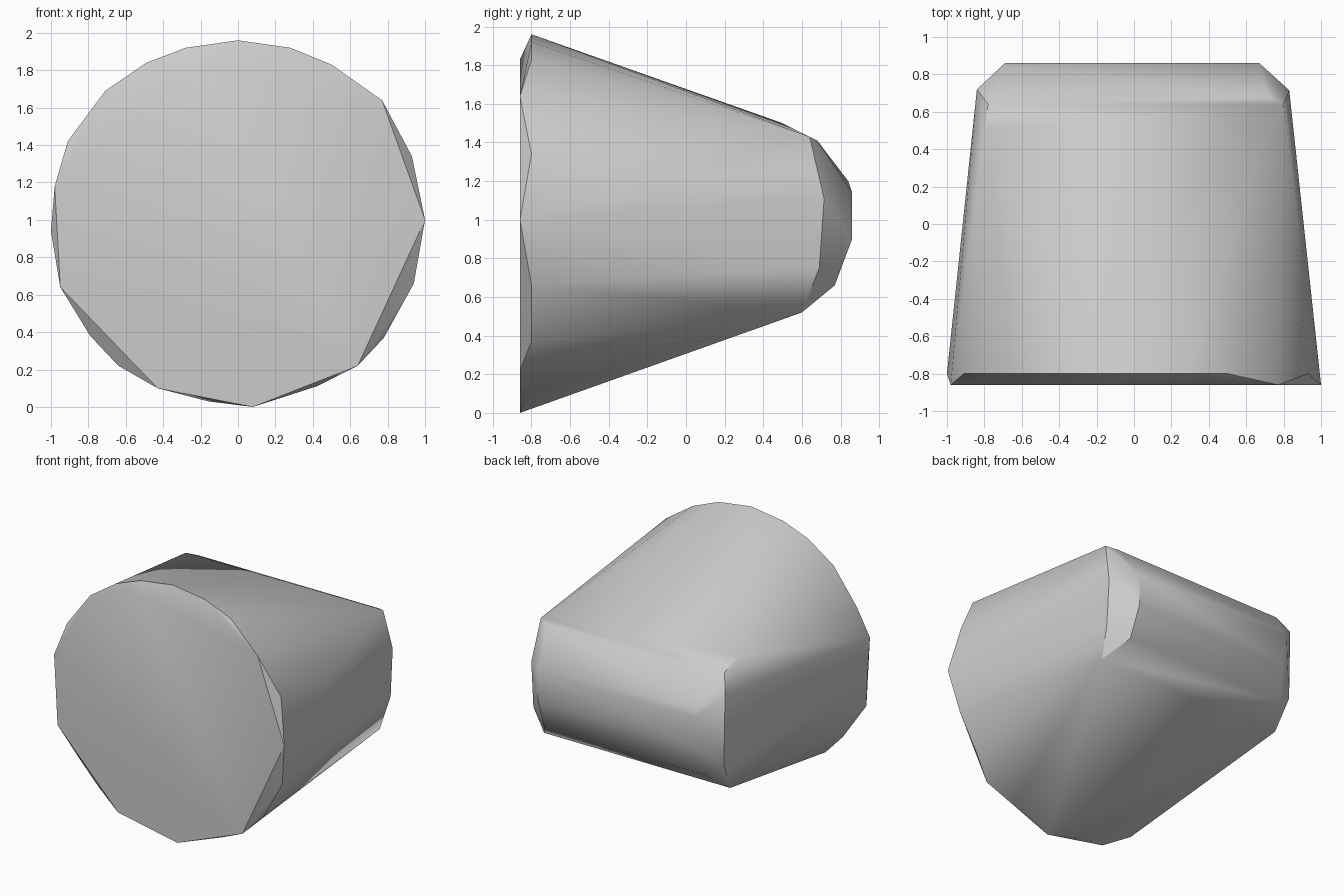
import bpy
import bmesh
import math

# Remove the default cube
default_cube = bpy.data.objects.get("Cube")
if default_cube:
    bpy.data.objects.remove(default_cube, do_unlink=True)


def make_material(name, colour):
    material = bpy.data.materials.new(name)
    material.use_nodes = True
    material.diffuse_color = colour
    shader = next(n for n in material.node_tree.nodes if n.type == "BSDF_PRINCIPLED")
    shader.inputs["Base Color"].default_value = colour
    return material


def section(depth, outline):
    """Place an x, z outline at one depth along y."""
    return [(x, depth, z) for x, z in outline]


def make_hull(name, points, material, sharp_angle):
    """Wrap a tight convex skin around the section points."""
    mesh = bpy.data.meshes.new(name)
    bm = bmesh.new()
    for point in points:
        bm.verts.new(point)
    hull = bmesh.ops.convex_hull(bm, input=bm.verts[:])
    inside = {g for g in hull["geom_interior"] if isinstance(g, bmesh.types.BMVert)}
    bmesh.ops.delete(bm, geom=list(inside), context="VERTS")
    bmesh.ops.recalc_face_normals(bm, faces=bm.faces[:])
    bm.to_mesh(mesh)
    bm.free()
    mesh.materials.append(material)
    body = bpy.data.objects.new(name, mesh)
    bpy.context.collection.objects.link(body)
    bpy.ops.object.select_all(action="DESELECT")
    body.select_set(True)
    bpy.context.view_layer.objects.active = body
    bpy.ops.object.shade_smooth_by_angle(angle=sharp_angle)
    return body


# Round front face, with corners that reach the rim at uneven steps
front_face = section(-0.86, [
    (0.77, 1.64), (1, 1), (0.64, 0.22), (0.08, 0), (-0.43, 0.1),
    (-0.95, 0.64), (-0.98, 1.18), (-0.2, 1.83)])

# Widest ring just behind the front face
front_rim = section(-0.8, [
    (0, 1.96), (0.28, 1.92), (0.5, 1.83), (0.93, 1.34), (0.94, 0.66),
    (0.78, 0.37), (0.42, 0.11), (-0.16, 0.03), (-0.64, 0.22),
    (-0.79, 0.38), (-1, 0.94), (-0.91, 1.42), (-0.71, 1.69),
    (-0.49, 1.84), (-0.28, 1.92)])

# Flattened rear end: left and right shoulders, then the narrow back face
left_shoulder = [
    (0.8, 0.64, 1.43), (0.72, 0.68, 1.41), (0.83, 0.715, 1.11),
    (0.83, 0.69, 0.75), (0.8, 0.6, 0.52)]
right_shoulder = [
    (-0.8, 0.5, 1.5), (-0.78, 0.64, 1.43), (-0.84, 0.72, 1.3),
    (-0.83, 0.72, 0.75), (-0.8, 0.6, 0.52)]
back_face = section(0.86, [(0.67, 1.14), (0.67, 0.9), (-0.69, 1.14), (-0.66, 0.9)])
back_chamfer = [(0.68, 0.77, 0.66), (-0.69, 0.84, 1.2), (-0.7, 0.77, 0.66)]

grey = make_material("plain_grey", (0.6, 0.6, 0.6, 1))
make_hull(
    "tapered_body",
    front_face + front_rim + left_shoulder + right_shoulder + back_face + back_chamfer,
    grey,
    math.radians(30))
